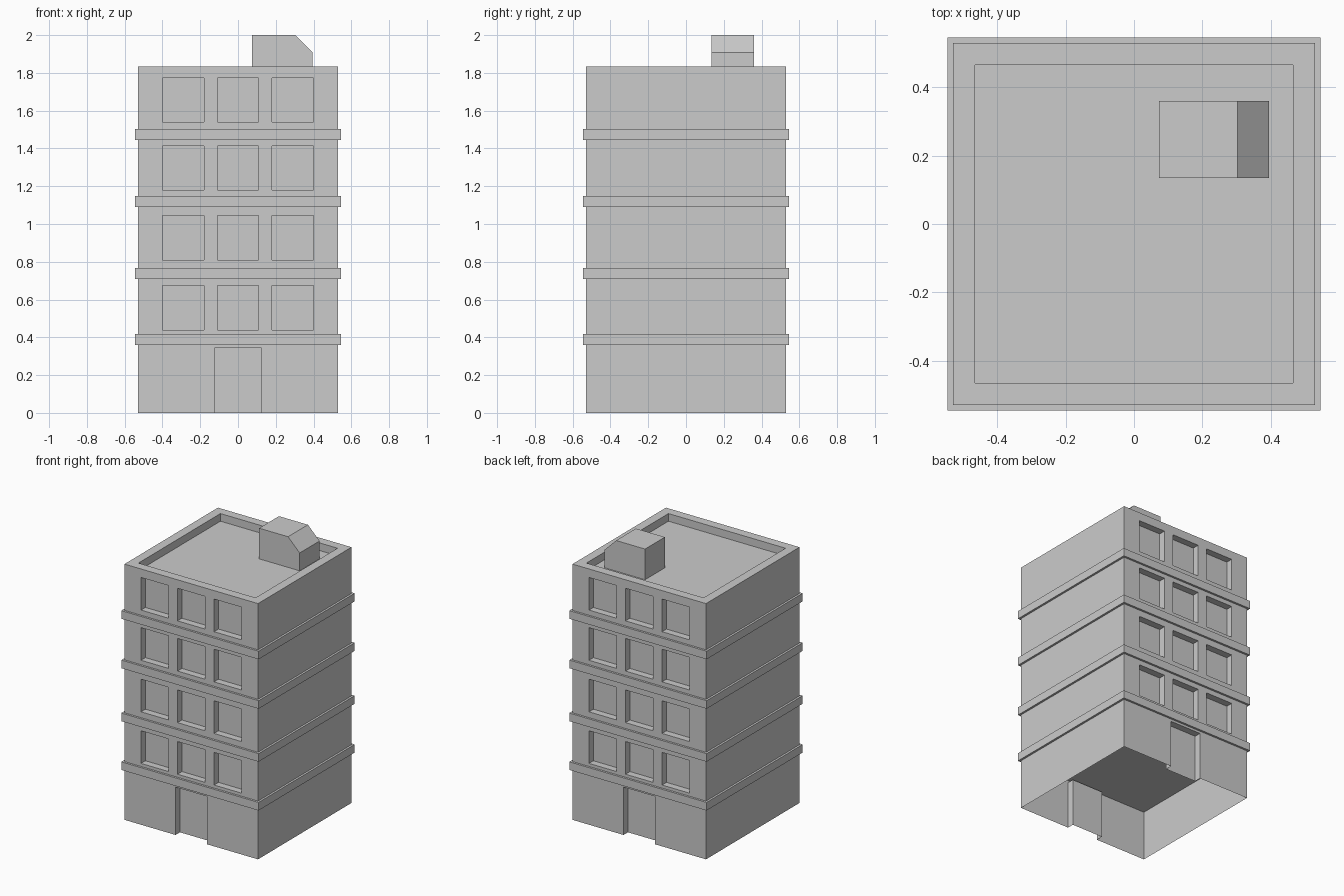
import bpy
import bmesh

if "Cube" in bpy.data.objects:
    bpy.data.objects.remove(bpy.data.objects["Cube"])

HALF = 0.53          # half width of the walls
LEDGE_HALF = 0.545   # half width of the floor ledges
TOP = 1.835          # top of the parapet
ROOF = 1.78          # roof deck
GROUND_TOP = 0.36    # ceiling of the open ground floor
RECESS = 0.05        # depth of windows and doors


def add_box(bm, x0, x1, y0, y1, z0, z1):
    verts = bmesh.ops.create_cube(bm, size=1)["verts"]
    for v in verts:
        v.co.x = x1 if v.co.x > 0 else x0
        v.co.y = y1 if v.co.y > 0 else y0
        v.co.z = z1 if v.co.z > 0 else z0


def make_object(name, bm):
    mesh = bpy.data.meshes.new(name)
    bm.to_mesh(mesh)
    bm.free()
    obj = bpy.data.objects.new(name, mesh)
    bpy.context.collection.objects.link(obj)
    return obj


def make_box(name, *bounds):
    bm = bmesh.new()
    add_box(bm, *bounds)
    return make_object(name, bm)


def cut(obj, boxes):
    bm = bmesh.new()
    for b in boxes:
        add_box(bm, *b)
    cutter = make_object("cutter", bm)
    cutter.hide_render = True
    mod = obj.modifiers.new("cut", "BOOLEAN")
    mod.operation = "DIFFERENCE"
    mod.solver = "EXACT"
    mod.object = cutter
    bpy.context.view_layer.objects.active = obj
    bpy.ops.object.modifier_apply(modifier=mod.name)
    bpy.data.objects.remove(cutter)


def front_and_back(x0, x1, z0, z1):
    return [(x0, x1, -HALF - 0.1, -HALF + RECESS, z0, z1),
            (x0, x1, HALF - RECESS, HALF + 0.1, z0, z1)]


# Upper floors with recessed windows and sunken roof
upper = make_box("upper_floors", -HALF, HALF, -HALF, HALF, GROUND_TOP, TOP)
recesses = [(-0.465, 0.465, -0.465, 0.465, ROOF, TOP + 0.1)]
for z0 in (0.44, 0.81, 1.18, 1.54):
    for x in (-0.29, 0, 0.29):
        recesses += front_and_back(x - 0.109, x + 0.109, z0, z0 + 0.234)
cut(upper, recesses)

# Ground floor shell, open below, with front and back doorways
ground = make_box("ground_floor", -HALF, HALF, -HALF, HALF, 0, GROUND_TOP)
cut(ground, front_and_back(-0.125, 0.125, -0.1, 0.343))
bm = bmesh.new()
bm.from_mesh(ground.data)
caps = [f for f in bm.faces
        if all(v.co.z < 0.001 for v in f.verts)
        or all(v.co.z > GROUND_TOP - 0.001 for v in f.verts)]
bmesh.ops.delete(bm, geom=caps, context="FACES")
bm.to_mesh(ground.data)
bm.free()

# Ledges between floors
for i, z0 in enumerate((0.36, 0.71, 1.09, 1.445)):
    make_box(f"ledge_{i + 1}", -LEDGE_HALF, LEDGE_HALF,
             -LEDGE_HALF, LEDGE_HALF, z0, z0 + 0.058)

# Roof stair housing with a sloped edge
profile = [(0.073, ROOF), (0.395, ROOF), (0.395, 1.908), (0.303, 2.0), (0.073, 2.0)]
bm = bmesh.new()
face = bm.faces.new([bm.verts.new((x, 0.135, z)) for x, z in profile])
ext = bmesh.ops.extrude_face_region(bm, geom=[face], use_keep_orig=True)
moved = [g for g in ext["geom"] if isinstance(g, bmesh.types.BMVert)]
bmesh.ops.translate(bm, vec=(0, 0.225, 0), verts=moved)
bmesh.ops.recalc_face_normals(bm, faces=bm.faces)
make_object("roof_housing", bm)
